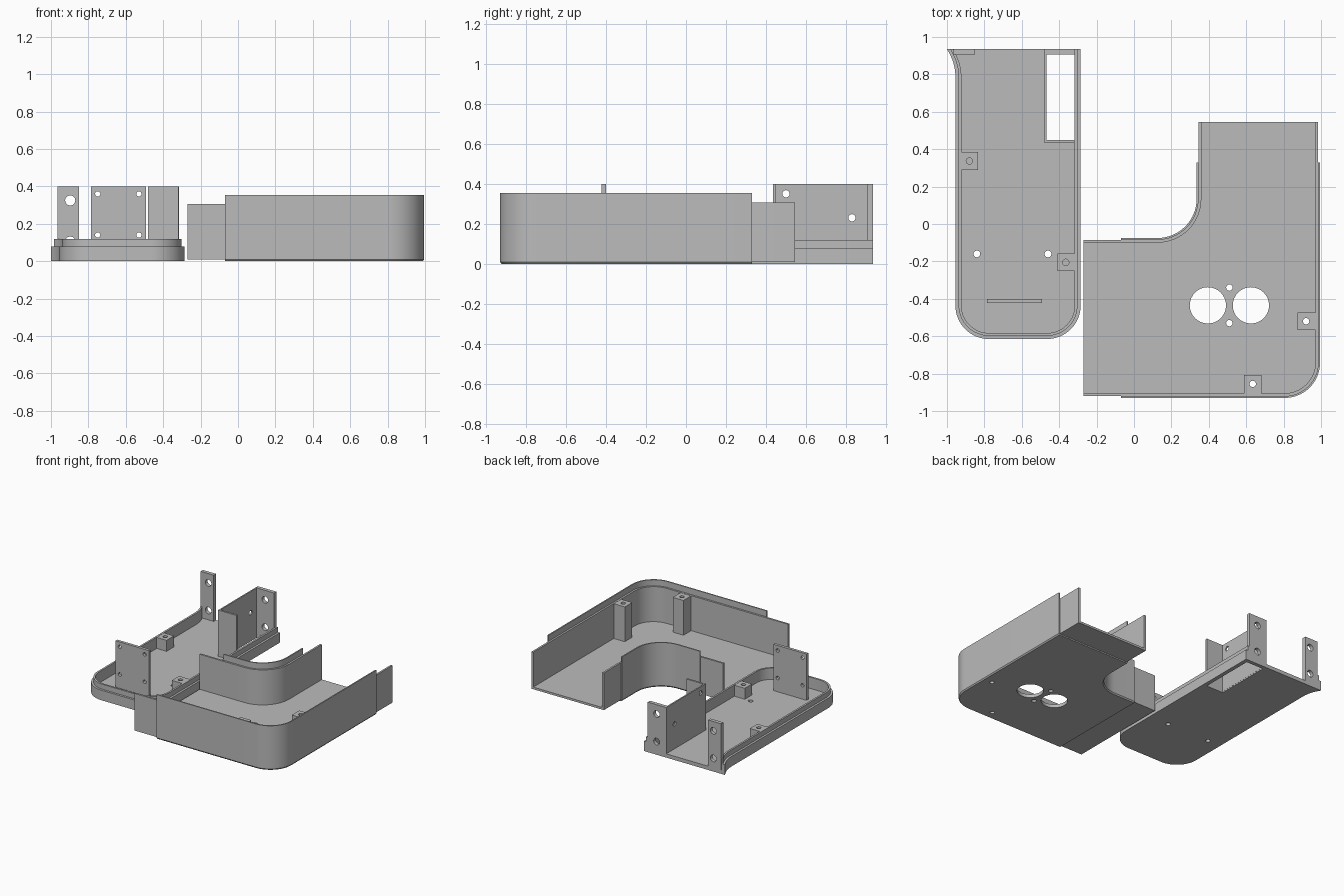
import bpy, bmesh, math
from mathutils import Matrix, Vector

cube = bpy.data.objects.get("Cube")
if cube:
    bpy.data.objects.remove(cube, do_unlink=True)

gray = bpy.data.materials.new("plain gray")
gray.use_nodes = True
gray.diffuse_color = (0.5, 0.5, 0.5, 1)
gray.node_tree.nodes["Principled BSDF"].inputs["Base Color"].default_value = (0.5, 0.5, 0.5, 1)


def finish(name, bm):
    bmesh.ops.recalc_face_normals(bm, faces=bm.faces)
    mesh = bpy.data.meshes.new(name)
    bm.to_mesh(mesh)
    bm.free()
    mesh.materials.append(gray)
    obj = bpy.data.objects.new(name, mesh)
    bpy.context.collection.objects.link(obj)
    return obj


def loft(name, rings):
    """Solid through matching outlines, given as (outline, z) from bottom to top."""
    bm = bmesh.new()
    loops = [[bm.verts.new((x, y, z)) for x, y in pts] for pts, z in rings]
    bm.faces.new(loops[0])
    bm.faces.new(loops[-1])
    n = len(loops[0])
    for a, b in zip(loops, loops[1:]):
        for i in range(n):
            j = (i + 1) % n
            bm.faces.new((a[i], a[j], b[j], b[i]))
    return finish(name, bm)


def box(name, x, y, z):
    return loft(name, [([(x[0], y[0]), (x[1], y[0]), (x[1], y[1]), (x[0], y[1])], h) for h in z])


def cut(obj, holes, axis="Z", depth=0.5, extra=None):
    """Cut round holes (centre, radius) along an axis."""
    turn = {"X": Matrix.Rotation(math.pi / 2, 4, "Y"),
            "Y": Matrix.Rotation(math.pi / 2, 4, "X"), "Z": Matrix()}[axis]
    bm = bmesh.new()
    for centre, r in holes:
        bmesh.ops.create_cone(bm, cap_ends=True, segments=32, radius1=r, radius2=r,
                              depth=depth, matrix=Matrix.Translation(Vector(centre)) @ turn)
    if extra:
        bm.from_mesh(extra.data)
    cutter = finish("hole_cutter", bm)
    cutter.hide_render = True
    mod = obj.modifiers.new("holes", "BOOLEAN")
    mod.operation = "DIFFERENCE"
    mod.solver = "EXACT"
    mod.object = cutter
    bpy.context.view_layer.update()
    graph = bpy.context.evaluated_depsgraph_get()
    mesh = bpy.data.meshes.new_from_object(obj.evaluated_get(graph))
    obj.modifiers.clear()
    obj.data = mesh
    bpy.data.objects.remove(cutter, do_unlink=True)
    if extra:
        bpy.data.objects.remove(extra, do_unlink=True)


def corner(cx, cy, r, start, end, steps=16):
    angles = [math.radians(start + (end - start) * i / steps) for i in range(steps + 1)]
    return [(cx + r * math.cos(a), cy + r * math.sin(a)) for a in angles]


# Elbow housing: outlines of its outer and inner bend, moved inwards by d
def outer_bend(d, x_end, y_end):
    return ([(x_end, -0.93 + d)] + corner(0.805, -0.74, 0.19 - d, -90, 0)
            + [(0.995 - d, y_end)])


def inner_bend(d, x_end, y_end):
    return ([(0.335 + d, y_end)] + corner(0.125, 0.135, 0.21 + d, 0, -90)
            + [(x_end, -0.075 - d)])


def elbow(d, ends):
    return outer_bend(d, *ends) + inner_bend(d, *ends)


SHELL, SLEEVE = (-0.07, 0.33), (-0.27, 0.545)
speaker_holes = [((0.395, -0.435, 0), 0.097), ((0.625, -0.435, 0), 0.097),
                 ((0.51, -0.34, 0), 0.017), ((0.51, -0.53, 0), 0.017)]
post_holes = [((0.92, -0.52, 0.1), 0.017), ((0.635, -0.855, 0.1), 0.017)]

floor = loft("housing_floor", [(elbow(0.007, SHELL), 0), (elbow(0, SHELL), 0.01),
                               (elbow(0, SHELL), 0.016)])
cut(floor, speaker_holes + post_holes)
floor = loft("housing_inner_floor", [(elbow(0.01, SLEEVE), z) for z in (0.01, 0.027)])
cut(floor, speaker_holes + post_holes)

for side, bend in (("outer", outer_bend), ("inner", inner_bend)):
    for part, d0, d1, ends, z0, z1 in (("shell", 0, 0.01, SHELL, 0.012, 0.355),
                                       ("sleeve", 0.01, 0.025, SLEEVE, 0.01, 0.307)):
        ring = bend(d0, *ends) + bend(d1, *ends)[::-1]
        loft(f"housing_{side}_{part}_wall", [(ring, z0), (ring, z1)])

for i, (c, r) in enumerate(post_holes):
    post = box(f"housing_screw_post_{i + 1}", (c[0] - 0.047, c[0] + 0.052 - 0.004 * i),
               (c[1] - 0.047 - 0.004 * i, c[1] + 0.047), (0.02, 0.305))
    cut(post, [(c, r)], depth=0.9)


# Tray: open at the back, with the left wall flaring out there
def tray_path(d):
    flare = [(-0.955 + d - 0.045 * (t / 8) ** 2, 0.79 + 0.145 * t / 8) for t in range(8, -1, -1)]
    r = 0.18
    return (flare + corner(-0.955 + r, -0.615 + r, r - d, 180, 270)
            + corner(-0.285 - r, -0.615 + r, r - d, 270, 360) + [(-0.285 - d, 0.935)])


tray = loft("tray_floor", [(tray_path(0.004), z) for z in (0, 0.03)])
opening = box("opening_cutter", (-0.47, -0.316), (0.45, 0.905), (-0.1, 0.2))
cut(tray, [((-0.84, -0.16, 0), 0.018), ((-0.46, -0.16, 0), 0.018)], extra=opening)

for name, d0, d1, z1 in (("tray_outer_wall", 0, 0.018, 0.08), ("tray_lip", 0.017, 0.032, 0.12)):
    ring = tray_path(d0) + tray_path(d1)[::-1]
    loft(name, [(ring, 0), (ring, z1)])

# Tray screw bosses with blind holes
for name, x, y, cx, cy in (("left", (-0.935, -0.835), (0.29, 0.385), -0.88, 0.337),
                           ("right", (-0.41, -0.31), (-0.25, -0.158), -0.365, -0.205)):
    boss = box(f"tray_boss_{name}", x, y, (0.02, 0.118))
    cut(boss, [((cx, cy, 0.3), 0.017)])

# Upright mounting plate with four holes
plate = box("mounting_plate", (-0.787, -0.492), (-0.423, -0.4), (0.02, 0.4))
cut(plate, [((x, -0.41, z), 0.014) for x in (-0.75, -0.53) for z in (0.14, 0.36)], "Y")

# Bracket around the floor opening and the two back tabs
box("bracket_front", (-0.48, -0.318), (0.435, 0.45), (0.01, 0.4))
side = box("bracket_side", (-0.48, -0.469), (0.435, 0.935), (0.01, 0.4))
cut(side, [((-0.475, 0.5, 0.35), 0.018), ((-0.475, 0.83, 0.23), 0.018)], "X", 0.2)
for name, x, cx in (("left", (-0.965, -0.85), -0.897), ("right", (-0.479, -0.316), -0.395)):
    tab = box(f"back_tab_{name}", x, (0.906, 0.935), (0.01, 0.4))
    cut(tab, [((cx, 0.92, z), 0.027) for z in (0.105, 0.325)], "Y")

# Smooth the rounded walls, keep the edges sharp
bpy.ops.object.select_all(action="DESELECT")
for obj in bpy.context.scene.objects:
    if obj.type == "MESH":
        obj.select_set(True)
        bpy.context.view_layer.objects.active = obj
bpy.ops.object.shade_smooth_by_angle(angle=math.radians(30))
